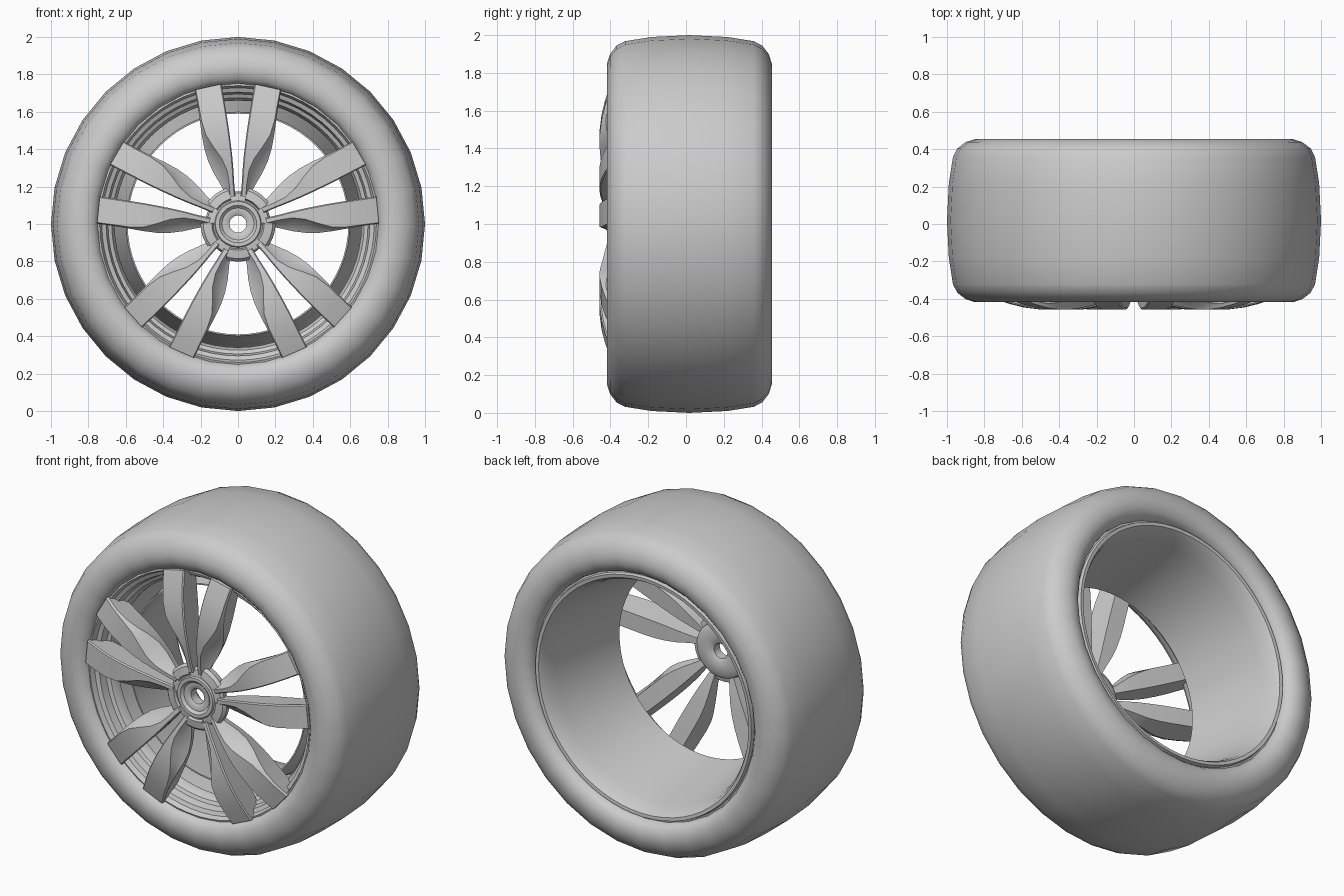
import bpy, bmesh
from math import sin, cos, pi, radians

if "Cube" in bpy.data.objects:
    bpy.data.objects.remove(bpy.data.objects["Cube"], do_unlink=True)

AXLE_Z = 1.0

grey = bpy.data.materials.new("light_grey")
grey.use_nodes = True
grey.diffuse_color = (0.6, 0.6, 0.6, 1)
grey.node_tree.nodes["Principled BSDF"].inputs["Base Color"].default_value = (0.6, 0.6, 0.6, 1)


def polar(r, angle, y):
    """Point at radius r, angle clockwise from the top, depth y."""
    return (r * sin(angle), y, AXLE_Z + r * cos(angle))


def finish(name, bm, sharp=35):
    bmesh.ops.recalc_face_normals(bm, faces=bm.faces)
    mesh = bpy.data.meshes.new(name)
    bm.to_mesh(mesh)
    bm.free()
    mesh.materials.append(grey)
    obj = bpy.data.objects.new(name, mesh)
    bpy.context.collection.objects.link(obj)
    bpy.ops.object.select_all(action='DESELECT')
    obj.select_set(True)
    bpy.context.view_layer.objects.active = obj
    bpy.ops.object.shade_smooth_by_angle(angle=radians(sharp))
    return obj


def loft(name, rings, closed, sharp=35):
    """Skin a list of equal closed cross-sections; cap the ends if open."""
    bm = bmesh.new()
    rows = [[bm.verts.new(p) for p in ring] for ring in rings]
    pairs = list(zip(rows, rows[1:]))
    if closed:
        pairs.append((rows[-1], rows[0]))
    else:
        bm.faces.new(rows[0])
        bm.faces.new(rows[-1])
    n = len(rows[0])
    for a, b in pairs:
        for i in range(n):
            j = (i + 1) % n
            bm.faces.new((a[i], a[j], b[j], b[i]))
    return finish(name, bm, sharp)


def lathe(name, profile, sides, sharp=35):
    """Spin a closed (radius, depth) profile round the axle."""
    return loft(name, [[polar(r, 2 * pi * i / sides, y) for r, y in profile]
                       for i in range(sides)], True, sharp)


# Tyre: crowned tread, round shoulders, sidewalls rolling in to the rim
half = [(0.99, 0.20), (0.968, 0.34), (0.945, 0.385), (0.90, 0.42), (0.85, 0.436),
        (0.81, 0.434), (0.775, 0.42), (0.752, 0.395), (0.745, 0.36)]
tyre = [(r, 0.018 - y) for r, y in reversed(half)] + [(1.0, 0.018)]
tyre += [(r, 0.018 + y) for r, y in half]
lathe("tyre", tyre, 32, 50)

# Front rim ring: stepped lip behind the spoke ends
lathe("front_rim", [(0.755, -0.37), (0.74, -0.375), (0.728, -0.345), (0.705, -0.335),
                    (0.695, -0.29), (0.675, -0.28), (0.66, -0.25), (0.66, -0.22),
                    (0.69, -0.20), (0.755, -0.20)], 64)

# Barrel: flares from a narrow front edge to the back lip
lathe("barrel", [(0.59, -0.20), (0.61, -0.08), (0.645, 0.12), (0.675, 0.30), (0.695, 0.385),
                 (0.71, 0.41), (0.73, 0.412), (0.735, 0.39), (0.755, 0.385), (0.755, 0.36),
                 (0.71, 0.36), (0.685, 0.30), (0.655, 0.12), (0.62, -0.08), (0.598, -0.20)], 64)

# Hub with a through hole and a stepped front
lathe("hub", [(0.045, -0.39), (0.06, -0.40), (0.085, -0.40), (0.10, -0.415), (0.12, -0.415),
              (0.125, -0.405), (0.165, -0.40), (0.175, -0.38), (0.165, -0.34), (0.14, -0.325),
              (0.06, -0.325), (0.045, -0.335)], 48)

# Collar blocks between the spoke pairs
block = [(0.13, -0.40), (0.14, -0.418), (0.185, -0.412), (0.20, -0.395), (0.195, -0.36), (0.13, -0.345)]
for k in range(5):
    mid = 36 + 72 * k
    rings = [[polar(r, radians(mid - 20 + 5 * s), y) for r, y in block] for s in range(9)]
    loft("hub_collar_%d" % (k + 1), rings, False)

# Spoke stations: radius, inner edge, crest, outer edge, front, outer depth, back
stations = [
    (0.15, -0.018, 0.010, 0.025, -0.415, -0.39, -0.35),
    (0.22, -0.027, 0.000, 0.045, -0.430, -0.38, -0.335),
    (0.29, -0.038, -0.004, 0.068, -0.443, -0.375, -0.32),
    (0.36, -0.047, 0.010, 0.084, -0.453, -0.378, -0.31),
    (0.43, -0.054, 0.040, 0.090, -0.458, -0.395, -0.30),
    (0.50, -0.060, 0.066, 0.088, -0.457, -0.417, -0.29),
    (0.58, -0.065, 0.073, 0.082, -0.447, -0.425, -0.28),
    (0.66, -0.069, 0.070, 0.076, -0.428, -0.412, -0.27),
    (0.75, -0.073, 0.067, 0.073, -0.397, -0.383, -0.26),
]


def spoke(name, angle, side):
    rings = []
    for v, u0, uc, u1, front, outer, back in stations:
        # The scooped flank dips between the crest and the outer edge
        dip = (0.6 * outer + 0.4 * front) + 0.12 * (outer - front)
        section = [(u0, front + 0.008), (u0 + 0.006, front), (uc, front),
                   ((uc + u1) / 2, dip), (u1, outer), (u1 * 0.7, back), (u0 * 0.7, back)]
        rings.append([(v * sin(angle) + side * u * cos(angle), y,
                       AXLE_Z + v * cos(angle) - side * u * sin(angle)) for u, y in section])
    loft(name, rings, False, 28)


# Five mirrored pairs of spokes
for k in range(5):
    for side, word in ((1, "a"), (-1, "b")):
        spoke("spoke_%d%s" % (k + 1, word), radians(72 * k + side * 12.3), side)
